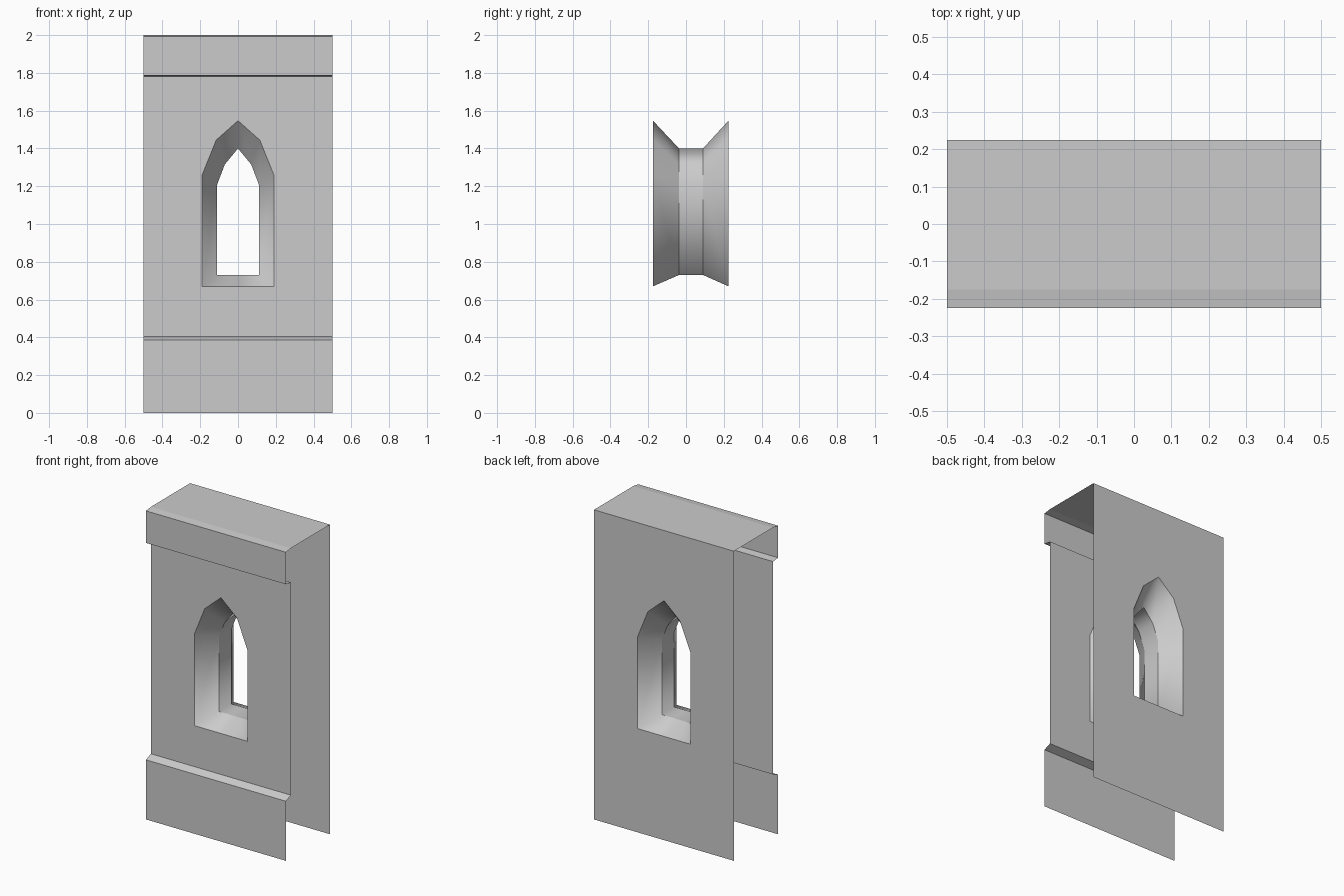
import bpy, bmesh
from mathutils import Vector

if "Cube" in bpy.data.objects:
    bpy.data.objects.remove(bpy.data.objects["Cube"])

W = 0.5
FRONT, BACK, LIP = -0.175, 0.225, -0.225


def finish(name, bm):
    mesh = bpy.data.meshes.new(name)
    bm.to_mesh(mesh)
    bm.free()
    obj = bpy.data.objects.new(name, mesh)
    bpy.context.collection.objects.link(obj)
    return obj


def strip(name, profile):
    """Extrude an open (y, z) profile across the wall width."""
    bm = bmesh.new()
    rows = [[bm.verts.new((x, y, z)) for x in (-W, W)] for y, z in profile]
    for a, b in zip(rows, rows[1:]):
        bm.faces.new((a[0], a[1], b[1], b[0]))
    return finish(name, bm)


def arch(half):
    """Mirror a right-hand half outline running from sill centre to apex."""
    return half + [(-x, z) for x, z in reversed(half[1:-1])]


OUTER = arch([(0, .67), (.19, .67), (.19, 1.26), (.115, 1.445), (0, 1.547)])
INNER = arch([(0, .73), (.11, .73), (.11, 1.21), (.07, 1.315), (0, 1.40)])


def panel(name, y, z0, z1, facing):
    """Flat wall face with the pointed window opening."""
    bm = bmesh.new()
    for loop in ([(-W, z0), (W, z0), (W, z1), (-W, z1)], OUTER):
        vs = [bm.verts.new((x, y, z)) for x, z in loop]
        for i, v in enumerate(vs):
            bm.edges.new((v, vs[(i + 1) % len(vs)]))
    bmesh.ops.triangle_fill(bm, edges=bm.edges[:], use_beauty=True,
                            normal=Vector((0, facing, 0)))
    bm.normal_update()
    wrong = [f for f in bm.faces if f.normal.y * facing < 0]
    bmesh.ops.reverse_faces(bm, faces=wrong)
    return finish(name, bm)


# Window reveal: splay, straight throat, splay
bm = bmesh.new()
rings = [[bm.verts.new((x, y, z)) for x, z in outline]
         for outline, y in ((OUTER, FRONT), (INNER, -.037), (INNER, .09), (OUTER, BACK))]
n = len(OUTER)
for a, b in zip(rings, rings[1:]):
    for i in range(n):
        j = (i + 1) % n
        f = bm.faces.new((a[j], a[i], b[i], b[j]))
        f.normal_update()
        c = f.calc_center_median()
        if f.normal.dot(Vector((0, c.y, 1.08)) - c) < 0:
            f.normal_flip()
        f.smooth = True
for ring in rings[1:3]:
    for i in range(n):
        bm.edges.get((ring[i], ring[(i + 1) % n])).smooth = False
finish("window_reveal", bm)

# Pierced wall faces
panel("front_wall", FRONT, .405, 1.78, -1)
panel("back_wall", BACK, 0, 2, 1)

# Plinth with sloped top, and cornice with top slab
strip("plinth", [(LIP, 0), (LIP, .385), (FRONT, .405)])
strip("cornice", [(FRONT, 1.78), (LIP, 1.786), (LIP, 1.993), (FRONT, 2), (BACK, 2)])
